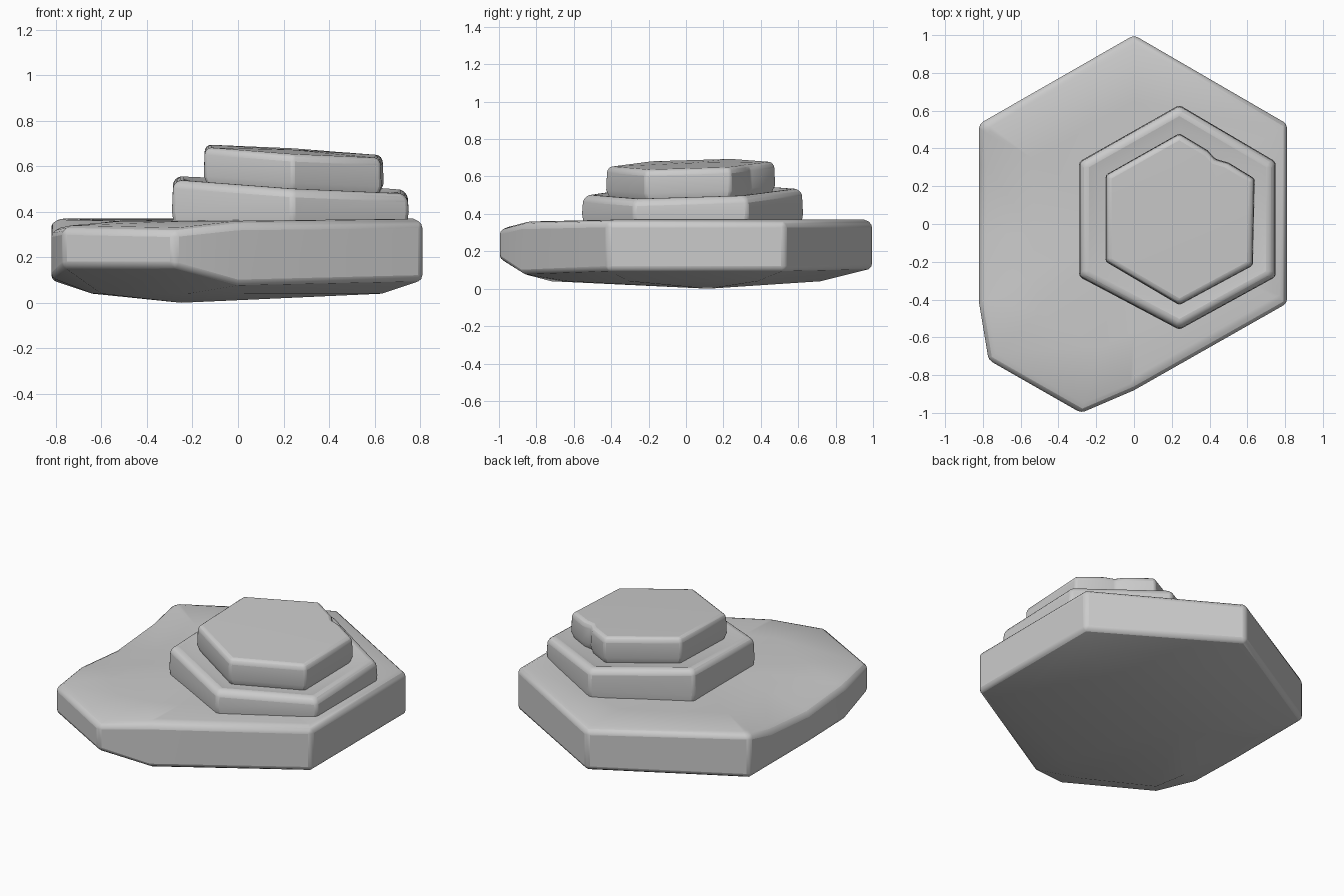
import bpy
import bmesh

old = bpy.data.objects.get("Cube")
if old:
    bpy.data.objects.remove(old, do_unlink=True)

# One plain stone colour
stone = bpy.data.materials.new("stone grey")
stone.use_nodes = True
GREY = (0.6, 0.6, 0.6, 1)
stone.diffuse_color = GREY
bsdf = stone.node_tree.nodes["Principled BSDF"]
bsdf.inputs["Base Color"].default_value = GREY
bsdf.inputs["Roughness"].default_value = 0.9


def slab(name, rings, bottom, top, bevel):
    """Skin a stack of rings and close both ends with a fan to a point."""
    bm = bmesh.new()
    loops = [[bm.verts.new(p) for p in ring] for ring in rings]
    n = len(loops[0])
    for a, b in zip(loops, loops[1:]):
        for i in range(n):
            j = (i + 1) % n
            bm.faces.new((a[i], a[j], b[j], b[i]))
    for loop, tip in ((loops[0], bottom), (loops[-1], top)):
        centre = bm.verts.new(tip)
        for i in range(n):
            bm.faces.new((loop[i], loop[(i + 1) % n], centre))
    bmesh.ops.recalc_face_normals(bm, faces=bm.faces)
    mesh = bpy.data.meshes.new(name)
    bm.to_mesh(mesh)
    bm.free()
    mesh.materials.append(stone)
    ob = bpy.data.objects.new(name, mesh)
    bpy.context.collection.objects.link(ob)
    mod = ob.modifiers.new("worn edges", 'BEVEL')
    mod.width = bevel
    mod.segments = 2
    mod.limit_method = 'ANGLE'
    mod.angle_limit = 0.5
    bpy.ops.object.select_all(action='DESELECT')
    ob.select_set(True)
    bpy.context.view_layer.objects.active = ob
    bpy.ops.object.shade_smooth_by_angle(angle=0.6)
    return ob


def ring(outline, scale, centre, height):
    """Scale an outline about a centre; height gives z from x and y."""
    cx, cy = centre
    pts = [(cx + (x - cx) * scale, cy + (y - cy) * scale) for x, y in outline]
    return [(x, y, height(x, y)) for x, y in pts]


# Base slab: x, y, lower rim z, upper rim z, going anticlockwise
base = [(0.81, -0.42, 0.10, 0.35), (0.81, 0.53, 0.10, 0.35),
        (0, 1, 0.11, 0.35), (-0.82, 0.53, 0.10, 0.36),
        (-0.82, 0.32, 0.10, 0.31), (-0.82, -0.06, 0.10, 0.28),
        (-0.82, -0.42, 0.11, 0.31), (-0.77, -0.72, 0.16, 0.32),
        (-0.28, -1, 0.16, 0.31), (0, -0.88, 0.08, 0.34)]
slab("base_slab", [
    [(x * 0.78, y * 0.72, 0.04) for x, y, lo, hi in base],
    [(x, y, lo) for x, y, lo, hi in base],
    [(x, y, hi) for x, y, lo, hi in base],
    [(x * 0.95, y * 0.95, min(hi + 0.02, 0.37)) for x, y, lo, hi in base],
    [(x * 0.65, y * 0.65, 0.36) for x, y, lo, hi in base],
], (-0.25, 0.12, 0.0), (0, 0, 0.37), 0.025)


# Middle and upper slabs lean down towards +x and the front
def leaning(z):
    return lambda x, y: z - 0.06 * (x - 0.24) + 0.03 * y


def level(z):
    return lambda x, y: z


middle = [(0.75, -0.28), (0.75, 0.33), (0.24, 0.63),
          (-0.29, 0.33), (-0.29, -0.28), (0.24, -0.56)]
mid = (0.24, 0.03)
slab("middle_slab", [
    ring(middle, 0.98, mid, level(0.33)),
    ring(middle, 1, mid, level(0.40)),
    ring(middle, 0.99, mid, leaning(0.495)),
    ring(middle, 0.93, mid, leaning(0.52)),
    ring(middle, 0.80, mid, leaning(0.505)),
], (*mid, 0.34), (*mid, 0.505), 0.015)

# Upper slab with a chipped notch on its back left edge
upper = [(0.63, -0.22), (0.64, 0.24), (0.50, 0.325), (0.43, 0.345),
         (0.39, 0.39), (0.24, 0.48), (-0.15, 0.26), (-0.15, -0.20),
         (0.24, -0.43)]
up = (0.24, 0.02)
slab("upper_slab", [
    ring(upper, 0.95, up, leaning(0.49)),
    ring(upper, 1, up, leaning(0.54)),
    ring(upper, 0.99, up, leaning(0.645)),
    ring(upper, 0.95, up, leaning(0.665)),
], (*up, 0.49), (*up, 0.672), 0.012)
